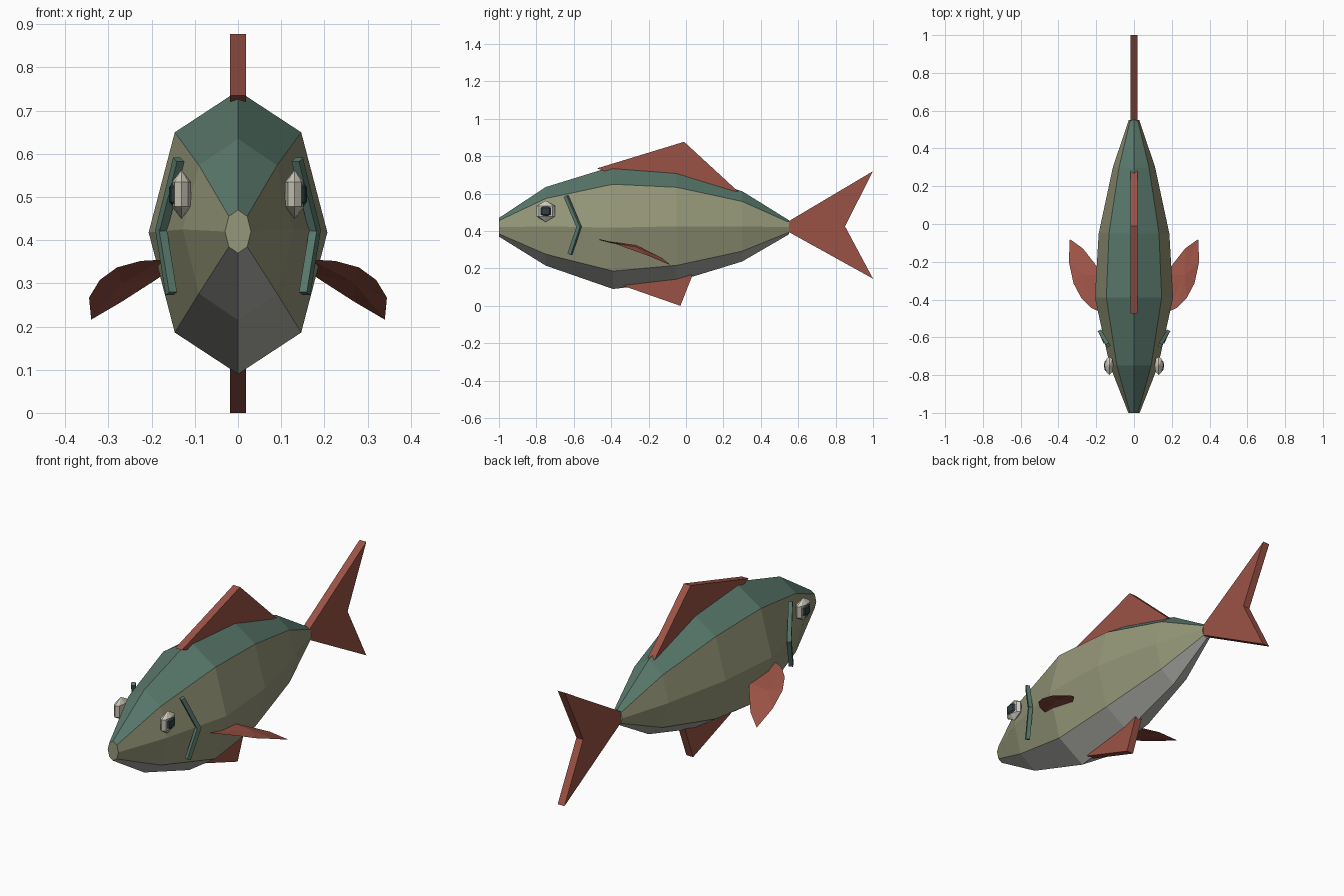
import bpy, bmesh, math
from mathutils import Vector, Matrix

if "Cube" in bpy.data.objects:
    bpy.data.objects.remove(bpy.data.objects["Cube"])


def material(name, rgb):
    m = bpy.data.materials.new(name)
    m.diffuse_color = (*rgb, 1)
    m.use_nodes = True
    m.node_tree.nodes["Principled BSDF"].inputs["Base Color"].default_value = m.diffuse_color
    return m


BACK = material("back_teal", (0.10, 0.19, 0.15))
SIDE = material("side_olive", (0.30, 0.31, 0.19))
BELLY = material("belly_grey", (0.42, 0.42, 0.39))
FIN = material("fin_red", (0.33, 0.085, 0.06))
WHITE = material("eye_white", (0.62, 0.59, 0.50))
DARK = material("pupil_dark", (0.03, 0.05, 0.055))


def finish(name, bm, *mats):
    bmesh.ops.recalc_face_normals(bm, faces=bm.faces)
    me = bpy.data.meshes.new(name)
    bm.to_mesh(me)
    bm.free()
    for m in mats:
        me.materials.append(m)
    ob = bpy.data.objects.new(name, me)
    bpy.context.collection.objects.link(ob)
    return ob


# Body: octagonal rings (y, centre z, half width, half height)
rings = [(-1.0, 0.42, 0.03, 0.05), (-0.75, 0.425, 0.128, 0.21),
         (-0.39, 0.418, 0.207, 0.328), (-0.05, 0.425, 0.187, 0.295),
         (0.30, 0.425, 0.112, 0.188), (0.55, 0.42, 0.028, 0.038)]
bm = bmesh.new()
loops = []
for y, zc, w, h in rings:
    loops.append([bm.verts.new((w * math.sin(i * math.pi / 4), y,
                                zc + h * math.cos(i * math.pi / 4)))
                  for i in range(8)])
zone = [0, 1, 1, 2, 2, 1, 1, 0]  # back, side, belly
for a, b in zip(loops, loops[1:]):
    for i in range(8):
        j = (i + 1) % 8
        bm.faces.new((a[i], a[j], b[j], b[i])).material_index = zone[i]
for cap in (loops[0], loops[-1]):
    bm.faces.new(cap).material_index = 1
finish("body", bm, BACK, SIDE, BELLY)


# Flat centre fins: (y, z) profiles extruded across x
def flat_fin(name, profile, t=0.019):
    bm = bmesh.new()
    f = bm.faces.new([bm.verts.new((-t, y, z)) for y, z in profile])
    ext = bmesh.ops.extrude_face_region(bm, geom=[f])["geom"]
    bmesh.ops.translate(bm, vec=(2 * t, 0, 0),
                        verts=[v for v in ext if isinstance(v, bmesh.types.BMVert)])
    finish(name, bm, FIN)


flat_fin("dorsal_fin", [(-0.475, 0.735), (-0.01, 0.877), (0.28, 0.61), (-0.44, 0.722)])
flat_fin("belly_fin", [(-0.36, 0.13), (-0.33, 0.105), (-0.03, 0.0), (0.035, 0.165)])
flat_fin("tail_fin", [(0.545, 0.45), (1.0, 0.72), (0.85, 0.425), (1.0, 0.145), (0.545, 0.397)])

# Parts on both sides
outline = [(0.17, -0.47, 0.355), (0.225, -0.445, 0.352), (0.28, -0.39, 0.337),
           (0.32, -0.315, 0.308), (0.345, -0.2, 0.267), (0.34, -0.08, 0.216),
           (0.27, -0.13, 0.257), (0.20, -0.22, 0.302), (0.165, -0.27, 0.325)]
gill = [Vector((0.138, -0.64, 0.583)), Vector((0.178, -0.572, 0.422)),
        Vector((0.155, -0.62, 0.28))]


def eyeball(name, s, x, r, sx, mat):
    bm = bmesh.new()
    bmesh.ops.create_uvsphere(bm, u_segments=8, v_segments=3, radius=r)
    bmesh.ops.scale(bm, vec=(sx, 1, 1), verts=bm.verts)
    bmesh.ops.translate(bm, vec=(s * x, -0.75, 0.506), verts=bm.verts)
    finish(name, bm, mat)


for side, s in (("right", 1), ("left", -1)):
    # Side fin: thin lens fanned around a raised centre
    bm = bmesh.new()
    rim = [bm.verts.new((s * x, y, z)) for x, y, z in outline]
    for zc in (0.315, 0.302):
        c = bm.verts.new((s * 0.268, -0.27, zc))
        for i in range(len(rim)):
            bm.faces.new((rim[i], rim[(i + 1) % len(rim)], c))
    finish(side + "_side_fin", bm, FIN)

    # Gill cover: chevron of two square bars
    bm = bmesh.new()
    for a, b in zip(gill, gill[1:]):
        d = b - a
        m = Matrix.Translation((a + b) / 2) @ d.to_track_quat('Z', 'Y').to_matrix().to_4x4()
        bmesh.ops.create_cube(bm, size=1, matrix=m @ Matrix.Diagonal((0.02, 0.02, d.length + 0.008, 1)))
    bmesh.ops.scale(bm, vec=(s, 1, 1), verts=bm.verts)
    finish(side + "_gill", bm, BACK)

    eyeball(side + "_eye", s, 0.131, 0.057, 0.45, WHITE)
    eyeball(side + "_pupil", s, 0.147, 0.034, 0.42, DARK)
